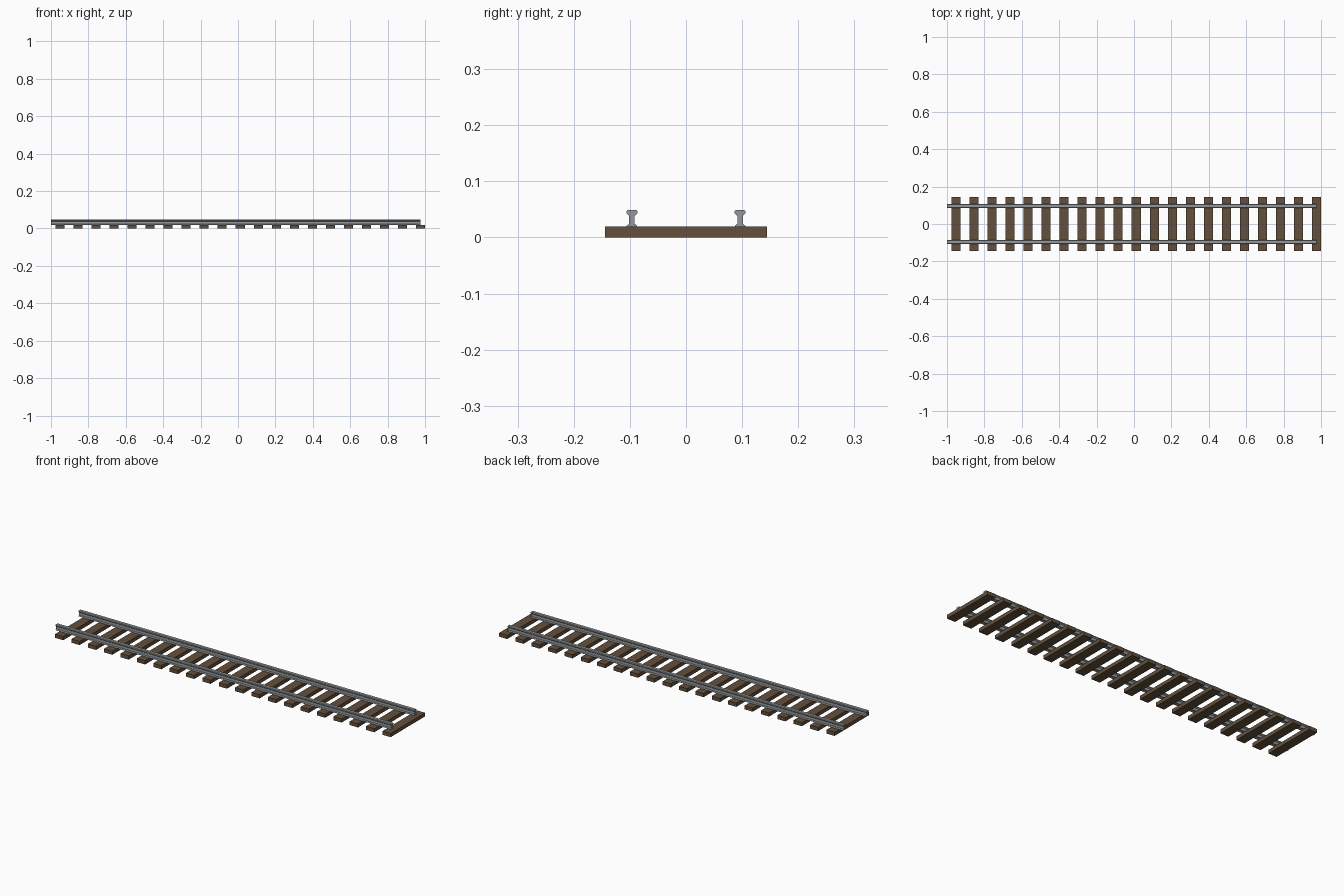
import bpy, bmesh

if "Cube" in bpy.data.objects:
    bpy.data.objects.remove(bpy.data.objects["Cube"])

W = 2 / 41.5          # sleeper width, also the gap between sleepers
TIE_H = 0.0195


def material(name, rgb):
    m = bpy.data.materials.new(name)
    m.diffuse_color = (*rgb, 1)
    m.use_nodes = True
    m.node_tree.nodes["Principled BSDF"].inputs["Base Color"].default_value = m.diffuse_color
    return m


wood = material("brown wood", (0.125, 0.080, 0.047))
steel = material("grey steel", (0.30, 0.315, 0.325))


def make_object(name, bm, mat):
    bmesh.ops.recalc_face_normals(bm, faces=bm.faces)
    me = bpy.data.meshes.new(name)
    bm.to_mesh(me)
    bm.free()
    me.materials.append(mat)
    ob = bpy.data.objects.new(name, me)
    bpy.context.collection.objects.link(ob)
    return ob


# Sleepers: evenly spaced wooden bars
for i in range(21):
    bm = bmesh.new()
    bmesh.ops.create_cube(bm, size=1)
    bmesh.ops.scale(bm, vec=(W, 6 * W, TIE_H), verts=bm.verts)
    sleeper = make_object(f"sleeper_{i + 1}", bm, wood)
    sleeper.location = (-1 + (1 + 2 * i) * W, 0, TIE_H / 2)
    sleeper.location.x = -1 + (1 + 2 * i) * W - W / 2 + W / 2

# Rails: half profile (half width, height), mirrored and extruded along x
HALF = [(0.0095, 0.0195), (0.0095, 0.0208), (0.0048, 0.0245), (0.0048, 0.0385),
        (0.0100, 0.0430), (0.0100, 0.0465), (0.0075, 0.0492)]
PROFILE = HALF + [(-y, z) for y, z in reversed(HALF)]

for name, y0 in (("front_rail", -2 * W), ("back_rail", 2 * W)):
    bm = bmesh.new()
    face = bm.faces.new([bm.verts.new((-1, y0 + y, z)) for y, z in PROFILE])
    ext = bmesh.ops.extrude_face_region(bm, geom=[face], use_keep_orig=True)
    moved = [v for v in ext["geom"] if isinstance(v, bmesh.types.BMVert)]
    bmesh.ops.translate(bm, vec=(41 * W, 0, 0), verts=moved)
    make_object(name, bm, steel)
